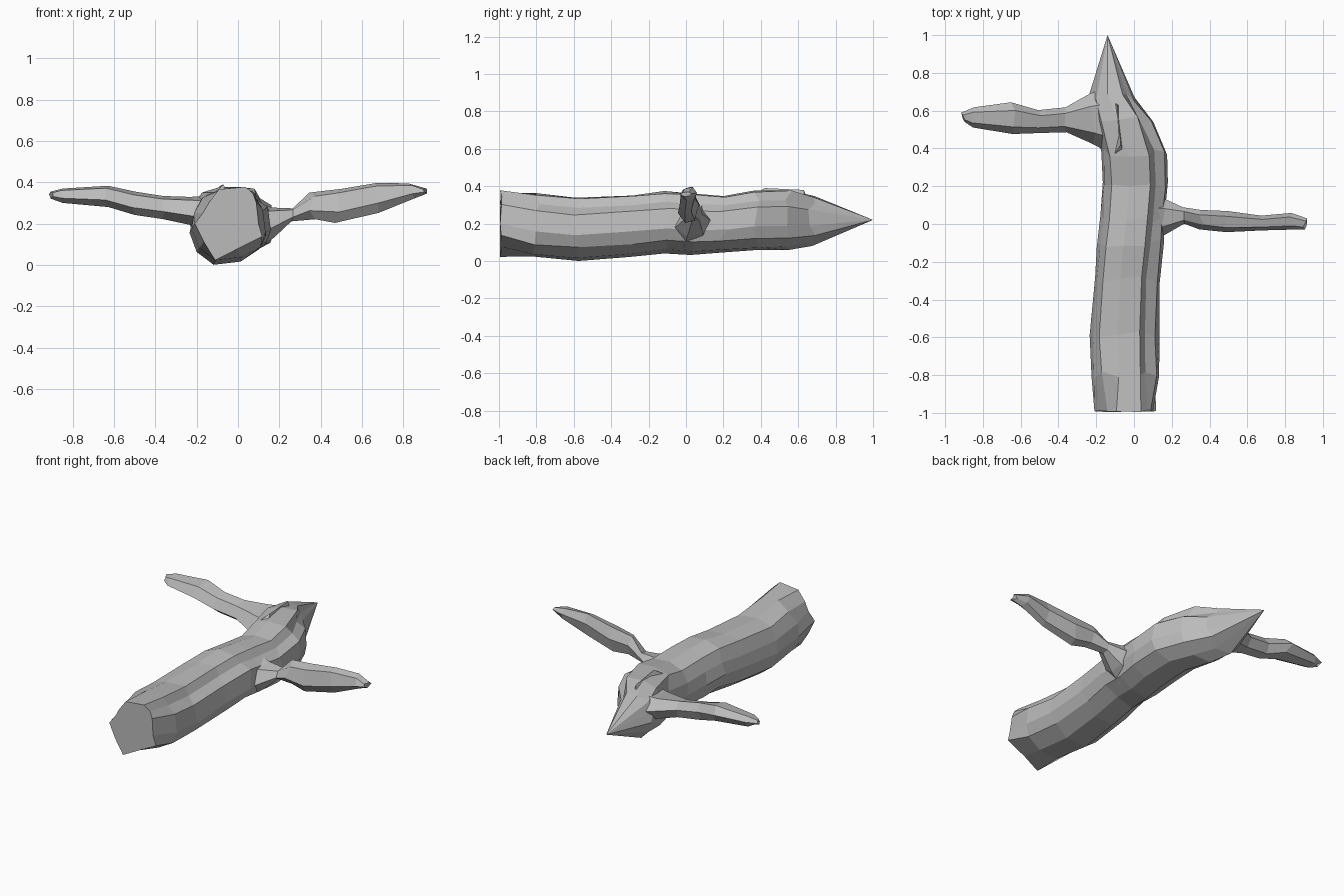
import bpy
import bmesh
import random
from mathutils import Vector

random.seed(4)

default_cube = bpy.data.objects.get("Cube")
if default_cube:
    bpy.data.objects.remove(default_cube, do_unlink=True)

# One plain grey for the whole log
bark = bpy.data.materials.new("bark grey")
bark.use_nodes = True
bark_colour = (0.5, 0.5, 0.5, 1)
bark.diffuse_color = bark_colour
bark.node_tree.nodes["Principled BSDF"].inputs["Base Color"].default_value = bark_colour


def finish(name, bm):
    """Turn a bmesh into a flat shaded object with the bark material."""
    bmesh.ops.recalc_face_normals(bm, faces=bm.faces)
    mesh = bpy.data.meshes.new(name)
    bm.to_mesh(mesh)
    bm.free()
    mesh.materials.append(bark)
    part = bpy.data.objects.new(name, mesh)
    bpy.context.collection.objects.link(part)
    return part


def loft(name, along, stations, section, first_section=None, tip=None, rough=0.0):
    """Skin a section scaled to (position, low u, high u, low z, high z) stations."""
    bm = bmesh.new()
    rings = []
    for index, (pos, u_low, u_high, z_low, z_high) in enumerate(stations):
        shape = first_section if first_section and index == 0 else section
        ring = []
        for u, v in shape:
            # Inward jitter keeps the measured outline
            wobble = 1 - random.uniform(0, rough)
            across = (u_low + u_high) / 2 + u * wobble * (u_high - u_low) / 2
            height = (z_low + z_high) / 2 + v * wobble * (z_high - z_low) / 2
            shift = pos + random.uniform(-rough, rough) * (0.4 if index else 0.1)
            point = (across, shift, height) if along == "y" else (shift, across, height)
            ring.append(bm.verts.new(point))
        rings.append(ring)
    count = len(section)
    for near, far in zip(rings, rings[1:]):
        for i in range(count):
            j = (i + 1) % count
            bm.faces.new((near[i], near[j], far[j], far[i]))
    bm.faces.new(rings[0])
    if tip:
        apex = bm.verts.new(tip)
        for i in range(count):
            bm.faces.new((rings[-1][i], rings[-1][(i + 1) % count], apex))
    else:
        bm.faces.new(rings[-1])
    return finish(name, bm)


# Trunk: faceted log with a sawn front end and a long splintered point
trunk_section = [(-.35, -1), (-.8, -.65), (-1, -.1), (-.93, .35), (-.72, .8), (-.2, 1),
                 (.45, .95), (.6, .66), (.92, .45), (1, -.2), (.85, -.6), (.35, -.92)]
sawn_section = [(-.4, -1), (-.75, -.5), (-1, 0), (-.8, .3), (-.6, .6), (-.3, .95),
                (.5, 1), (.72, .82), (.85, .6), (.92, 0), (1, -.35), (.25, -.72)]
trunk_stations = [
    (-.99, -.21, .12, .02, .38),
    (-.8, -.23, .14, .015, .37),
    (-.58, -.24, .135, 0, .345),
    (-.3, -.215, .14, .02, .36),
    (-.1, -.2, .16, .04, .375),
    (.03, -.18, .17, .03, .365),
    (.2, -.175, .19, .04, .355),
    (.38, -.18, .185, .05, .385),
    (.55, -.22, .11, .055, .385),
    (.67, -.24, .01, .08, .35),
]
loft("trunk", "y", trunk_stations, trunk_section, sawn_section,
     tip=(-.14, 1, .22), rough=.06)

# Branches: flared at the trunk, pinched, then swelling toward a blunt end
branch_section = [(-1, -.35), (-.3, -1), (.6, -.8), (1, .2), (.5, 1), (-.55, .75)]
left_stations = [
    (.08, -.1, .15, .07, .31),
    (.16, -.06, .13, .13, .28),
    (.27, 0, .09, .21, .275),
    (.36, -.03, .075, .22, .35),
    (.48, -.045, .07, .2, .37),
    (.67, -.035, .045, .25, .4),
    (.84, -.03, .06, .32, .395),
    (.9, -.03, .03, .345, .37),
]
loft("left_branch", "x", left_stations, branch_section, rough=.04)

right_stations = [
    (-.1, .36, .74, .12, .34),
    (-.22, .42, .69, .19, .33),
    (-.37, .485, .62, .22, .335),
    (-.5, .48, .605, .24, .355),
    (-.64, .475, .645, .28, .385),
    (-.86, .51, .62, .3, .37),
    (-.9, .54, .59, .32, .355),
]
loft("right_branch", "x", right_stations, branch_section, rough=.04)

# Splinter: a thin ridge of lifted bark near the pointed end
bm = bmesh.new()
corners = [(-.11, .36, .35), (-.05, .36, .34), (-.06, .63, .3), (-.12, .66, .3)]
base = [bm.verts.new(Vector(c)) for c in corners]
crest = [bm.verts.new(Vector(c)) for c in [(-.07, .42, .39), (-.09, .63, .38)]]
bm.faces.new(base)
bm.faces.new((base[0], base[1], crest[0]))
bm.faces.new((base[1], base[2], crest[1], crest[0]))
bm.faces.new((base[2], base[3], crest[1]))
bm.faces.new((base[3], base[0], crest[0], crest[1]))
finish("bark_splinter", bm)
